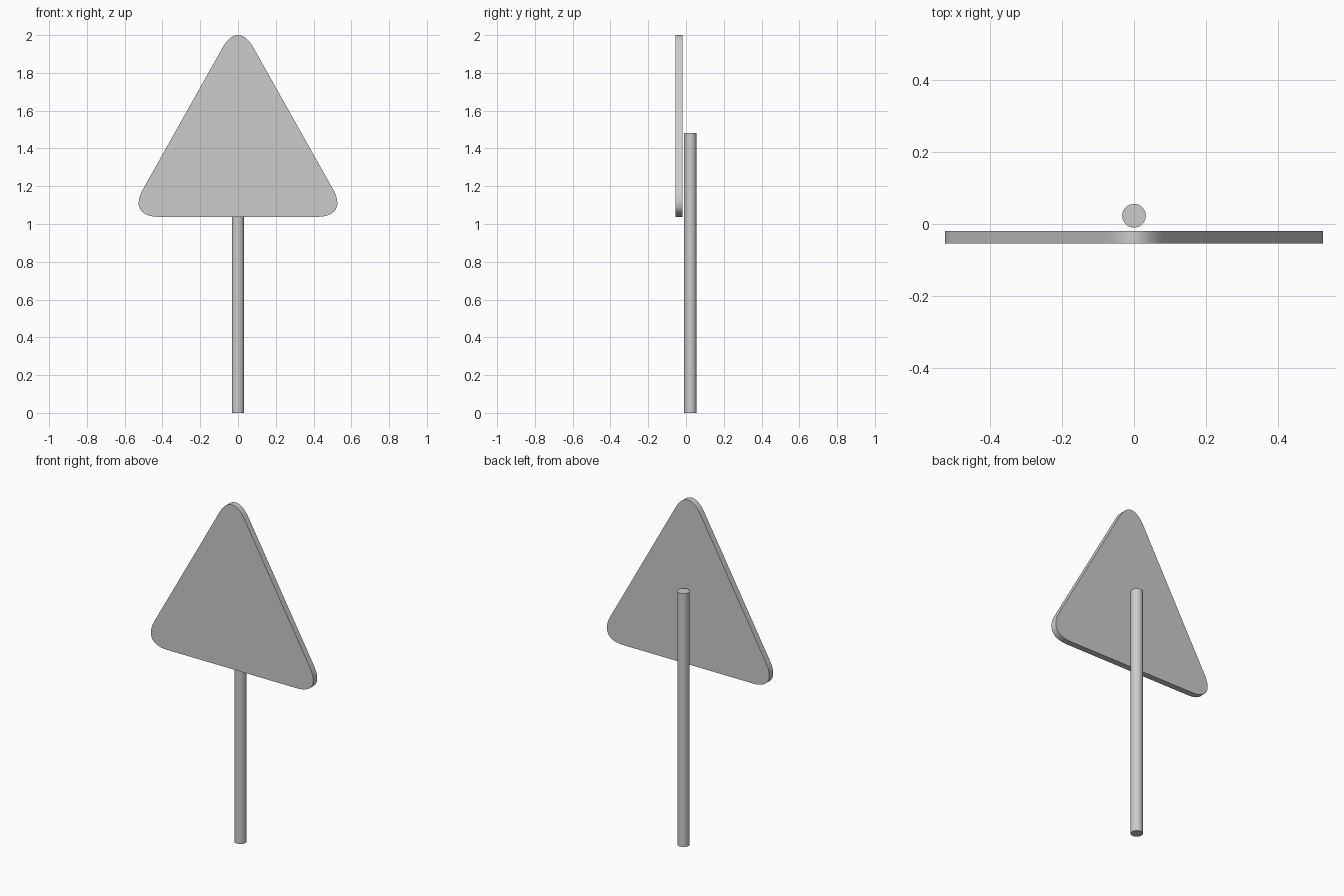
import bpy, bmesh
from mathutils import Vector

if "Cube" in bpy.data.objects:
    bpy.data.objects.remove(bpy.data.objects["Cube"])

FRONT, BACK = -0.055, -0.019      # plate faces in y
CORNERS = [Vector((-0.585, 1.038)), Vector((0.585, 1.038)), Vector((0, 2.079))]
CUT, HANDLE, STEPS = 0.165, 0.6, 14


def rounded(corners):
    """Outline of a polygon with soft Bezier corners."""
    pts = []
    n = len(corners)
    for i, c in enumerate(corners):
        a = c + (corners[i - 1] - c).normalized() * CUT
        b = c + (corners[(i + 1) % n] - c).normalized() * CUT
        ha, hb = a.lerp(c, HANDLE), b.lerp(c, HANDLE)
        for k in range(STEPS + 1):
            t = k / STEPS
            s = 1 - t
            pts.append(a * s**3 + ha * (3 * s * s * t) + hb * (3 * s * t * t) + b * t**3)
    return pts


def smooth(obj):
    bpy.ops.object.select_all(action='DESELECT')
    obj.select_set(True)
    bpy.context.view_layer.objects.active = obj
    bpy.ops.object.shade_smooth_by_angle()


# Triangular sign plate: outline extruded front to back
bm = bmesh.new()
face = bm.faces.new([bm.verts.new((p.x, FRONT, p.y)) for p in rounded(CORNERS)])
ext = bmesh.ops.extrude_face_region(bm, geom=[face], use_keep_orig=True)
moved = [g for g in ext['geom'] if isinstance(g, bmesh.types.BMVert)]
bmesh.ops.translate(bm, verts=moved, vec=(0, BACK - FRONT, 0))
bmesh.ops.recalc_face_normals(bm, faces=bm.faces)
mesh = bpy.data.meshes.new("sign_plate")
bm.to_mesh(mesh)
bm.free()
plate = bpy.data.objects.new("sign_plate", mesh)
bpy.context.collection.objects.link(plate)
smooth(plate)

# Round post standing behind the plate
bpy.ops.mesh.primitive_cylinder_add(vertices=32, radius=0.033, depth=1.483,
                                    location=(0, 0.023, 1.483 / 2))
post = bpy.context.object
post.name = "post"
smooth(post)
